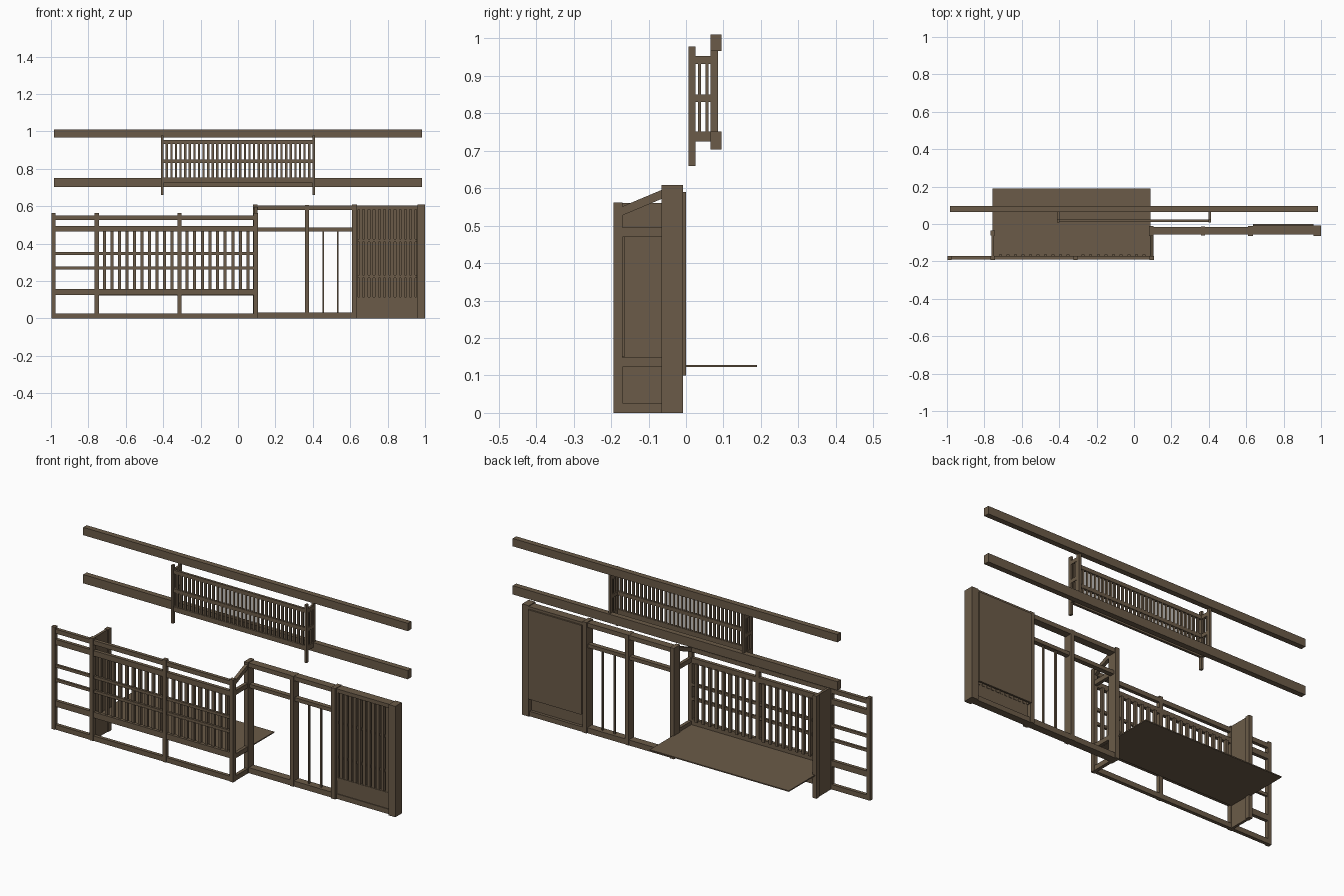
import bpy, bmesh
from mathutils import Matrix, Vector

cube = bpy.data.objects.get("Cube")
if cube:
    bpy.data.objects.remove(cube)

wood = bpy.data.materials.new("brown wood")
wood.use_nodes = True
COLOUR = (0.147, 0.105, 0.065, 1)
wood.diffuse_color = COLOUR
bsdf = wood.node_tree.nodes["Principled BSDF"]
bsdf.inputs["Base Color"].default_value = COLOUR
bsdf.inputs["Roughness"].default_value = 0.8


def part(name, *boxes):
    """One object from boxes, each an (x, y, z) triple of (low, high) spans."""
    bm = bmesh.new()
    for spans in boxes:
        mid = Vector([(a + b) / 2 for a, b in spans])
        size = Vector([b - a for a, b in spans])
        bmesh.ops.create_cube(bm, size=1, matrix=Matrix.Translation(mid) @ Matrix.Diagonal(size).to_4x4())
    mesh = bpy.data.meshes.new(name)
    bm.to_mesh(mesh)
    bm.free()
    mesh.materials.append(wood)
    obj = bpy.data.objects.new(name, mesh)
    bpy.context.collection.objects.link(obj)
    return obj


def around(centre, width):
    return (centre - width / 2, centre + width / 2)


def row(start, end, count):
    """Centres evenly spaced strictly between two ends."""
    step = (end - start) / (count + 1)
    return [start + step * (i + 1) for i in range(count)]


# Long eave beams
for name, z in (("upper_beam", (0.967, 1.01)), ("lower_beam", (0.703, 0.751))):
    part(name, ((-0.985, 0.985), (0.065, 0.095), z))

# Upper balcony: posts, rails and slats
RAILS = [(0.725, 0.752), (0.83, 0.85), (0.932, 0.953)]
ends = [around(s * 0.405, 0.013) for s in (-1, 1)]
part("balcony_front_posts", *[(x, (0.007, 0.025), (0.66, 0.978)) for x in ends])
part("balcony_back_posts", *[(x, (0.066, 0.085), (0.71, 0.967)) for x in ends])
part("balcony_front_rails", *[((-0.4, 0.4), (0.011, 0.024), z) for z in RAILS])
part("balcony_side_rails", *[(x, (0.024, 0.067), z) for x in ends for z in RAILS])
part("balcony_front_slats", *[(around(x, 0.012), (0.013, 0.022), (0.74, 0.94))
                              for x in row(-0.405, 0.405, 32)])
part("balcony_side_slats", *[(around(s * 0.405, 0.008), around(y, 0.008), (0.74, 0.94))
                             for s in (-1, 1) for y in (0.036, 0.056)])

# Front lattice fence
FRONT = (-0.193, -0.17)
FENCE_POSTS = (-0.987, -0.755, -0.313, 0.095)
part("fence_posts", *[(around(x, 0.022), FRONT, (0, 0.562)) for x in FENCE_POSTS])
part("fence_rails", *[((-0.98, 0.09), (-0.189, -0.17), z) for z in
                      ((0, 0.027), (0.126, 0.158), (0.465, 0.495), (0.527, 0.551))])
part("fence_thin_rails", *[((-0.98, 0.09), (-0.186, -0.173), around(z, 0.016)) for z in (0.269, 0.347)])
slats = row(-0.755, -0.313, 10) + row(-0.313, 0.095, 9)
part("fence_slats", *[(around(x, 0.016), (-0.178, -0.163), (0.15, 0.47)) for x in slats])

# Side board closing the fence bay, and its end post
part("side_board", (around(-0.755, 0.014), (-0.171, -0.05), (0, 0.56)))
part("side_board_post", (around(-0.755, 0.022), (-0.062, -0.036), (0, 0.562)))

# Corner return between fence and entrance
CORNER = around(0.095, 0.018)
part("corner_post", (around(0.093, 0.024), (-0.065, -0.01), (0, 0.608)))
part("corner_rails", *[(CORNER, (-0.171, -0.064), z) for z in
                       ((0, 0.027), (0.123, 0.148), (0.47, 0.495))])
sloped = part("corner_sloped_rail", (CORNER, (-0.171, -0.064), (0.527, 0.551)))
for v in sloped.data.vertices:
    if v.co.y > -0.1:
        v.co.z += 0.045

# Bench platform
part("platform", ((-0.757, 0.087), (-0.17, 0.19), (0.122, 0.128)))

# Entrance frame with thin uprights
part("entrance_rails", *[((0.1, 0.615), (-0.057, -0.016), z) for z in ((0, 0.03), (0.58, 0.604))])
part("entrance_middle_rail", ((0.1, 0.615), (-0.05, -0.024), (0.465, 0.485)))
part("entrance_post", (around(0.369, 0.021), (-0.062, -0.014), (0, 0.605)))
part("entrance_bars", *[(around(x, 0.008), around(-0.037, 0.01), (0.025, 0.47)) for x in (0.457, 0.532)])

# Shutter bay: posts, back board, lower panel and lattice
part("shutter_posts", (around(0.623, 0.025), (-0.065, -0.01), (0, 0.608)),
     ((0.96, 1.0), (-0.065, -0.008), (0, 0.608)))
part("shutter_back_board", ((0.635, 0.96), (-0.01, 0), (0.1, 0.59)))
part("shutter_lower_panel", ((0.635, 0.96), (-0.05, -0.03), (0, 0.115)))
part("shutter_sill", ((0.635, 0.96), (-0.054, -0.014), (0, 0.027)))
part("shutter_head", ((0.635, 0.96), (-0.055, -0.008), (0.583, 0.604)))
part("shutter_stiles", *[(x, (-0.052, -0.01), (0.1, 0.59)) for x in ((0.635, 0.642), (0.955, 0.96))])
part("shutter_slats", *[(around(x, 0.018), (-0.048, -0.028), (0.1, 0.59)) for x in row(0.63, 0.965, 11)])
part("shutter_cross_rails", *[((0.635, 0.96), (-0.04, -0.022), around(z, 0.016)) for z in (0.225, 0.415)])
